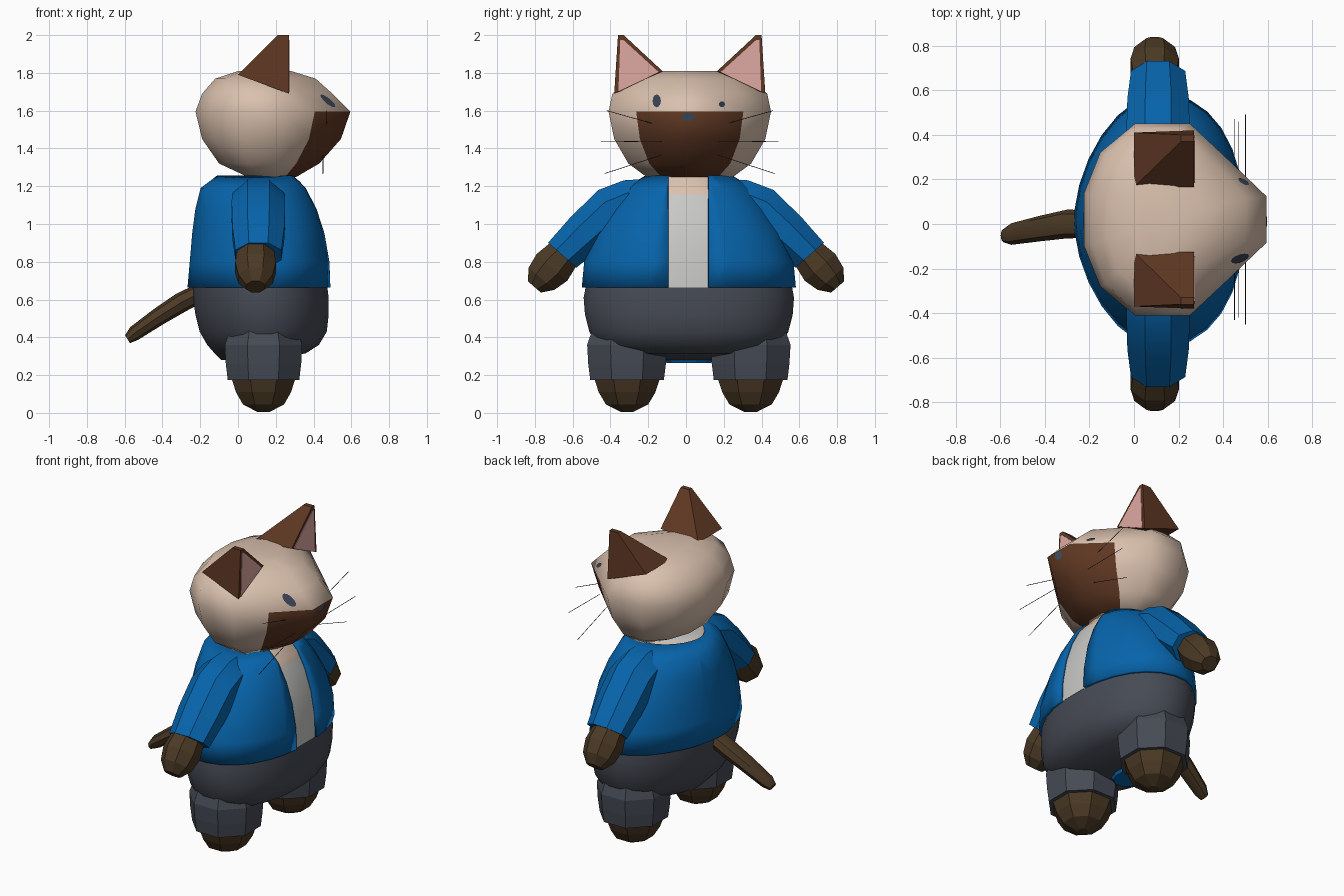
import bpy, bmesh, math
from mathutils import Vector
from mathutils.bvhtree import BVHTree

if "Cube" in bpy.data.objects:
    bpy.data.objects.remove(bpy.data.objects["Cube"])


def mat(name, *rgb):
    m = bpy.data.materials.new(name)
    m.diffuse_color = (*rgb, 1)
    m.use_nodes = True
    m.node_tree.nodes["Principled BSDF"].inputs["Base Color"].default_value = m.diffuse_color
    return m


CREAM = mat("cream fur", 0.70, 0.53, 0.42)
BROWN = mat("brown fur", 0.112, 0.038, 0.016)
PAW = mat("dark paw fur", 0.070, 0.041, 0.018)
PINK = mat("ear pink", 0.74, 0.40, 0.37)
BLUE = mat("jacket blue", 0.002, 0.128, 0.41)
GREY = mat("trouser grey", 0.061, 0.069, 0.089)
WHITE = mat("shirt white", 0.58, 0.58, 0.57)
SLATE = mat("eye slate", 0.04, 0.055, 0.09)
NOSE = mat("nose blue grey", 0.06, 0.09, 0.13)
WHISKER = mat("whisker dark", 0.03, 0.03, 0.035)


def finish(bm, name, mats, smooth=None):
    bmesh.ops.recalc_face_normals(bm, faces=bm.faces)
    me = bpy.data.meshes.new(name)
    bm.to_mesh(me)
    bm.free()
    for m in mats:
        me.materials.append(m)
    if smooth:
        me.shade_smooth()
        me.set_sharp_from_angle(angle=math.radians(smooth))
    ob = bpy.data.objects.new(name, me)
    bpy.context.collection.objects.link(ob)
    return ob


def loft(rings, caps=True, rule=None):
    """Skin closed rings of points; rule(ring, segment) gives the material index."""
    bm = bmesh.new()
    vs = [[bm.verts.new(p) for p in r] for r in rings]
    n = len(vs[0])
    for k in range(len(vs) - 1):
        for i in range(n):
            j = (i + 1) % n
            f = bm.faces.new((vs[k][i], vs[k][j], vs[k + 1][j], vs[k + 1][i]))
            f.material_index = rule(k, i) if rule else 0
    if caps:
        bm.faces.new(vs[0])
        bm.faces.new(vs[-1])
    return bm


def oval(z, x0, x1, hy, n=28, p=2.2, cy=0.015, back=None):
    """Horizontal superellipse ring; back gives the half towards -x its own exponent."""
    pts = []
    for i in range(n):
        a = 2 * math.pi * (i + 0.5) / n
        c, s = math.cos(a), math.sin(a)
        q = back if back and c < 0 else p
        pts.append(((x0 + x1) / 2 + (x1 - x0) / 2 * math.copysign(abs(c) ** (2 / q), c),
                    cy + hy * math.copysign(abs(s) ** (2 / q), s), z))
    return pts


# Head: angular outline scaled up the height, with the muzzle on the front facets
HALF = [(0, .27), (.09, .7), (.28, 1), (.58, 1), (.77, .66), (1, .24)]
OUT = HALF + [(u, -v) for u, v in reversed(HALF)]
LEVELS = [(1.25, .05, .31, .23), (1.32, -.10, .43, .325), (1.45, -.19, .545, .40),
          (1.595, -.225, .595, .43), (1.69, -.19, .50, .41), (1.77, -.12, .41, .325),
          (1.81, 0, .28, .17)]
bm = loft([[(x0 + u * (x1 - x0), .02 + v * h, z) for u, v in OUT] for z, x0, x1, h in LEVELS],
          rule=lambda k, i: int(k < 3 and 4 <= i <= 6))
bm.normal_update()
head_tree = BVHTree.FromBMesh(bm)
finish(bm, "head", [CREAM, BROWN], 55)


# Eyes and nose: thin patches laid on the face
def patch(name, y, z, hy, hz, m, n=12):
    bm = bmesh.new()

    def on_face(py, pz):
        hit = head_tree.ray_cast(Vector((2, py, pz)), Vector((-1, 0, 0)))[0]
        return bm.verts.new(hit + Vector((.005, 0, .002)))
    c = on_face(y, z)
    rim = [on_face(y + hy * math.cos(2 * math.pi * i / n), z + hz * math.sin(2 * math.pi * i / n))
           for i in range(n)]
    for i in range(n):
        bm.faces.new((c, rim[i], rim[(i + 1) % n]))
    finish(bm, name, [m])


patch("right_eye", -.155, 1.65, .022, .034, SLATE)
patch("left_eye", .19, 1.632, .016, .016, SLATE)
patch("nose", .012, 1.565, .034, .023, NOSE)

# Ears: leaning pyramids with a pink front plate
for s, side in ((-1, "right"), (1, "left")):
    base = [(0, .145, 1.79), (.27, .145, 1.81), (.27, .40, 1.69), (0, .39, 1.79)]
    tip = [(.21, .35, 2), (.27, .35, 2), (.27, .38, 2), (.21, .38, 2)]
    flip = lambda ps: [(x, .02 + s * y, z) for x, y, z in ps]
    finish(loft([flip(base), flip(tip)]), side + "_ear", [BROWN])
    inner = [(.165, 1.805), (.378, 1.70), (.368, 1.975), (.352, 1.975)]
    finish(loft([flip([(x, y, z) for y, z in inner]) for x in (.268, .273)]),
           side + "_inner_ear", [PINK])


# Whiskers
def rod(name, a, b, r, m):
    a, b = Vector(a), Vector(b)
    u = (b - a).orthogonal().normalized()
    v = (b - a).normalized().cross(u)
    ring = [(u * math.cos(t) + v * math.sin(t)) * r for t in (0, 2.094, 4.189)]
    finish(loft([[a + o for o in ring], [b + o for o in ring]]), name, [m])


for s, side in ((-1, "right"), (1, "left")):
    for i, (x, y0, z0, y1, z1) in enumerate([(.47, .19, 1.53, .44, 1.60), (.50, .15, 1.435, .47, 1.438),
                                             (.45, .15, 1.365, .45, 1.267)]):
        rod(f"{side}_whisker_{i + 1}", (x, .02 + s * y0, z0), (x, .02 + s * y1, z1), .002, WHISKER)

# Shirt with the furry neck showing above it
TORSO = [(.665, -.27, .495, .57), (.80, -.258, .490, .557), (.95, -.245, .465, .50),
         (1.08, -.228, .425, .42), (1.19, -.20, .37, .34), (1.258, -.11, .31, .23)]
bm = loft([oval(z, x0 + .022, x1 - .018, h - .028, back=1.75) for z, x0, x1, h in TORSO])
bmesh.ops.bisect_plane(bm, geom=bm.verts[:] + bm.edges[:] + bm.faces[:],
                       plane_co=(0, 0, 1.155), plane_no=(0, 0, 1))
for f in bm.faces:
    f.material_index = int(1.155 < f.calc_center_median().z < 1.25)
finish(bm, "shirt", [WHITE, CREAM], 40)

# Jacket: open shell, front strip cut away
bm = loft([oval(*r, back=1.75) for r in TORSO], caps=False)
for y in (-.095, .12):
    bmesh.ops.bisect_plane(bm, geom=bm.verts[:] + bm.edges[:] + bm.faces[:],
                           plane_co=(0, y, 0), plane_no=(0, 1, 0))
strip = [f for f in bm.faces if -.095 < f.calc_center_median().y < .12 and f.calc_center_median().x > .15]
bmesh.ops.delete(bm, geom=strip, context='FACES')
jacket = finish(bm, "jacket", [BLUE], 40)
shell = jacket.modifiers.new("thickness", 'SOLIDIFY')
shell.thickness = .02
shell.offset = -1

# Trousers and the scrap of jacket lining under the seat
finish(loft([oval(*r, back=1.9) for r in
             [(.28, -.09, .12, .16), (.315, -.125, .36, .38), (.36, -.165, .43, .49),
              (.43, -.205, .472, .53), (.52, -.228, .482, .553),
              (.61, -.24, .482, .56), (.69, -.24, .472, .545)]]),
       "trousers", [GREY], 40)
finish(loft([oval(.263, -.05, .12, .12, 12), oval(.32, -.06, .15, .16, 12)]), "seat_lining", [BLUE])


# Arms: eight-sided sections, each set across the limb in the y-z plane
def limb(name, s, sections, m, cx, n=8, smooth=None):
    rings = []
    for y, z, hx, hv, tilt in sections:
        t = math.radians(tilt)
        ring = []
        for i in range(n):
            a = 2 * math.pi * (i + .5) / n
            c, w = hx * 1.08 * math.cos(a), hv * 1.08 * math.sin(a)
            ring.append((cx + c, s * (y + w * math.sin(t)), z + w * math.cos(t)))
        rings.append(ring)
    finish(loft(rings), name, [m], smooth)


for s, side in ((-1, "right"), (1, "left")):
    limb(side + "_sleeve", s, [(.19, 1.12, .125, .12, 5), (.30, 1.115, .14, .12, 14), (.405, 1.07, .142, .125, 28),
                               (.53, .955, .138, .115, 45), (.655, .835, .122, .10, 49)], BLUE, .108, smooth=30)
    limb(side + "_hand", s, [(.64, .85, .095, .09, 49), (.71, .77, .108, .108, 49),
                             (.765, .71, .092, .09, 49), (.803, .667, .05, .046, 49)], PAW, .093)
    # Trouser legs and feet
    cy = .015 + s * .327
    finish(loft([oval(z, .135 - r, .135 + r, r * 1.03, 8, 2, cy)
                 for z, r in ((.175, .205), (.26, .216), (.36, .222), (.45, .19))]),
           side + "_trouser_leg", [GREY])
    finish(loft([oval(z, .135 - r, .135 + r, r * 1.03, 8, 2, cy)
                 for z, r in ((.005, .035), (.045, .118), (.11, .158), (.19, .185))]),
           side + "_foot", [PAW])

# Tail: tapering curve drooping backwards
rings = []
for x, y, z, r in [(-.18, 0, .645, .054), (-.30, 0, .585, .056), (-.42, -.02, .51, .05),
                   (-.55, -.045, .42, .042), (-.585, -.052, .39, .026)]:
    rings.append([(x - r * .5 * math.sin(a), y + r * 1.15 * math.cos(a), z + r * .8 * math.sin(a))
                  for a in (2 * math.pi * i / 8 for i in range(8))])
finish(loft(rings), "tail", [PAW], 40)
